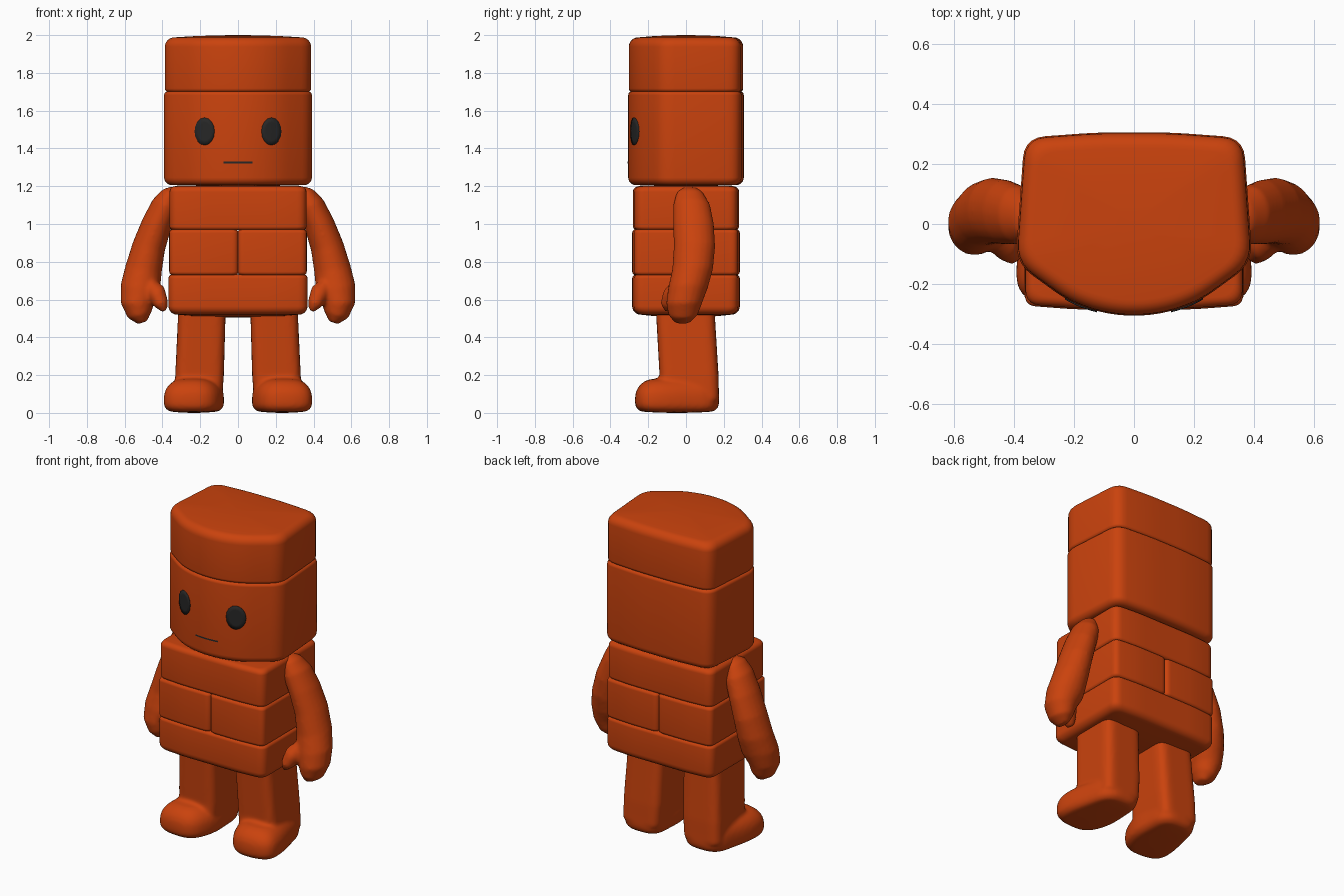
import bpy, bmesh, math
from mathutils import Vector
from mathutils.bvhtree import BVHTree

cube = bpy.data.objects.get("Cube")
if cube:
    bpy.data.objects.remove(cube)


def material(name, color, rough):
    m = bpy.data.materials.new(name)
    m.use_nodes = True
    m.diffuse_color = color
    bsdf = m.node_tree.nodes["Principled BSDF"]
    bsdf.inputs["Base Color"].default_value = color
    bsdf.inputs["Roughness"].default_value = rough
    return m


ORANGE = material("burnt orange", (0.59, 0.055, 0.004, 1), 0.6)
CHARCOAL = material("charcoal", (0.02, 0.02, 0.02, 1), 0.5)


def finish(bm, name, mat, sign=1):
    """Turn a bmesh into a smooth object, mirrored across x when sign is -1."""
    for v in bm.verts:
        v.co.x *= sign
    bmesh.ops.recalc_face_normals(bm, faces=bm.faces)
    for f in bm.faces:
        f.smooth = True
    me = bpy.data.meshes.new(name)
    bm.to_mesh(me)
    bm.free()
    me.materials.append(mat)
    ob = bpy.data.objects.new(name, me)
    bpy.context.collection.objects.link(ob)
    return ob


def rounded(points, r, n=5):
    """Round every corner of a closed outline."""
    pts = [Vector(p) for p in points]
    out = []
    for i, p in enumerate(pts):
        to_a, to_b = pts[i - 1] - p, pts[(i + 1) % len(pts)] - p
        a = p + to_a.normalized() * min(r, to_a.length * 0.48)
        b = p + to_b.normalized() * min(r, to_b.length * 0.48)
        for k in range(n + 1):
            t = k / n
            out.append(a * (1 - t) ** 2 + p * 2 * t * (1 - t) + b * t * t)
    return out


def skin(bm, rings):
    """Bridge rings of points and close both ends."""
    loops = [[bm.verts.new(p) for p in ring] for ring in rings]
    n = len(loops[0])
    for a, b in zip(loops, loops[1:]):
        for i in range(n):
            j = (i + 1) % n
            bm.faces.new((a[i], a[j], b[j], b[i]))
    for loop in (loops[0], loops[-1]):
        centre = bm.verts.new(sum((v.co for v in loop), Vector()) / n)
        for i in range(n):
            bm.faces.new((loop[i], loop[(i + 1) % n], centre))


def block(bm, outline, z0, z1, r0, r1, dome0=0.0, dome1=0.0):
    """Upright pillow block with rounded, optionally domed, ends."""
    xs, ys = [p.x for p in outline], [p.y for p in outline]
    mid = Vector(((max(xs) + min(xs)) / 2, (max(ys) + min(ys)) / 2))
    hx, hy = (max(xs) - min(xs)) / 2, (max(ys) - min(ys)) / 2

    def ring(inset, z, scale=1.0):
        sx, sy = (1 - inset / hx) * scale, (1 - inset / hy) * scale
        return [Vector((mid.x + (p.x - mid.x) * sx, mid.y + (p.y - mid.y) * sy, z))
                for p in outline]

    def end(z, r, dome, d):
        rings = [ring(r, z - d * dome * s * s, s) for s in (0.1, 0.4, 0.7)]
        for k in range(7):
            a = math.pi / 2 * k / 6
            rings.append(ring(r * (1 - math.sin(a)), z - d * (dome + r * (1 - math.cos(a)))))
        return rings

    skin(bm, end(z0, r0, dome0, -1) + end(z1, r1, dome1, 1)[::-1])


def tube(bm, rows, sides=20):
    """Loft ellipses along a path of (x, y, z, half width, half depth)."""
    centres = [Vector(r[:3]) for r in rows]
    rings = []
    for i, row in enumerate(rows):
        t = centres[min(i + 1, len(rows) - 1)] - centres[max(i - 1, 0)]
        u = Vector((-t.z, 0, t.x)).normalized()
        ring = []
        for k in range(sides):
            a = math.tau * k / sides
            ring.append(centres[i] + u * math.cos(a) * row[3] + Vector((0, math.sin(a) * row[4], 0)))
        rings.append(ring)
    skin(bm, rings)


def fuse(ob, passes):
    """Merge overlapping shells into one soft surface."""
    rm = ob.modifiers.new("Fuse", 'REMESH')
    rm.mode = 'VOXEL'
    rm.voxel_size = 0.011
    rm.use_smooth_shade = True
    sm = ob.modifiers.new("Soften", 'SMOOTH')
    sm.factor = 0.5
    sm.iterations = passes


def mirrored(half):
    return half + [(-x, y) for x, y in reversed(half)]


# Head: flat back, bowed front, split into a face block and a cap block
head_half = [(0.07, -0.306), (0.21, -0.265), (0.396, -0.13), (0.366, 0.288), (0.12, 0.306)]
head = rounded(mirrored(head_half), 0.07)
bm = bmesh.new()
block(bm, head, 1.2, 1.702, 0.04, 0.02, 0.006)
face_tree = BVHTree.FromBMesh(bm)
finish(bm, "head_face", ORANGE)
bm = bmesh.new()
block(bm, [p * 0.99 for p in head], 1.698, 2.0, 0.02, 0.05, 0, 0.012)
finish(bm, "head_cap", ORANGE)


# Face details: thin patches laid on the face surface
def on_face(x, z):
    return face_tree.ray_cast(Vector((x, -1, z)), Vector((0, 1, 0)))[0] - Vector((0, 0.005, 0))


for sign, side in ((1, "left"), (-1, "right")):
    bm = bmesh.new()
    rings = []
    for s in (0.3, 0.65, 1.0):
        rings.append([on_face(0.177 + 0.053 * s * math.cos(math.tau * k / 16),
                              1.49 + 0.073 * s * math.sin(math.tau * k / 16)) for k in range(16)])
    rings.append([p + Vector((0, 0.008, 0)) for p in rings[-1]])
    skin(bm, rings)
    finish(bm, side + "_eye", CHARCOAL, sign)

bm = bmesh.new()
strip = []
for k in range(9):
    x = -0.077 + 0.154 * k / 8
    strip.append([bm.verts.new(on_face(x, z)) for z in (1.321, 1.33)])
for a, b in zip(strip, strip[1:]):
    bm.faces.new((a[0], b[0], b[1], a[1]))
finish(bm, "mouth", CHARCOAL)

# Torso: three stacked courses, the middle one split in two
torso = rounded(mirrored([(0.2, -0.285), (0.368, -0.272), (0.368, 0.272), (0.2, 0.285)]), 0.05)
bm = bmesh.new()
block(bm, torso, 0.505, 0.732, 0.045, 0.02, 0.015)
finish(bm, "torso_lower", ORANGE)
bm = bmesh.new()
block(bm, [p * 0.985 for p in torso], 0.968, 1.2, 0.02, 0.03)
finish(bm, "torso_upper", ORANGE)
half = rounded([(-0.002, -0.285), (0.2, -0.285), (0.364, -0.272),
                (0.364, 0.272), (0.2, 0.285), (-0.002, 0.285)], 0.035)
for sign, side in ((1, "left"), (-1, "right")):
    bm = bmesh.new()
    block(bm, half, 0.728, 0.972, 0.02, 0.02)
    finish(bm, "torso_middle_" + side, ORANGE, sign)

# Limbs
ARM = [(.34, .02, 1.195, .01, .03), (.357, .02, 1.165, .045, .07), (.385, .03, 1.10, .073, .098),
       (.43, .04, 1.0, .08, .108), (.472, .045, .88, .088, .11), (.50, .035, .76, .098, .108),
       (.517, .01, .66, .106, .105), (.533, -.01, .58, .088, .095), (.52, -.015, .52, .066, .078),
       (.505, -.02, .478, .025, .04)]
THUMB = [(.48, -.03, .70, .03, .04), (.435, -.06, .64, .052, .06),
         (.408, -.085, .58, .04, .05), (.388, -.09, .54, .015, .025)]
FOOT = [(.085, .175), (.325, .175), (.395, -.12), (.39, -.23), (.31, -.27), (.14, -.27), (.07, -.12)]


def leg_ring(x0, x1, y0, y1, z):
    return [p.to_3d() + Vector((0, 0, z))
            for p in rounded([(x0, y0), (x1, y0), (x1, y1), (x0, y1)], 0.06)]


for sign, side in ((1, "left"), (-1, "right")):
    bm = bmesh.new()
    tube(bm, ARM)
    tube(bm, THUMB)
    fuse(finish(bm, side + "_arm", ORANGE, sign), 4)
    bm = bmesh.new()
    skin(bm, [leg_ring(.085, .335, -.14, .175, .07), leg_ring(.075, .332, -.14, .172, .2),
              leg_ring(.065, .315, -.16, .15, .56)])
    block(bm, rounded(FOOT, 0.09), 0.0, 0.19, 0.045, 0.1, 0.006, 0.01)
    fuse(finish(bm, side + "_leg", ORANGE, sign), 6)
